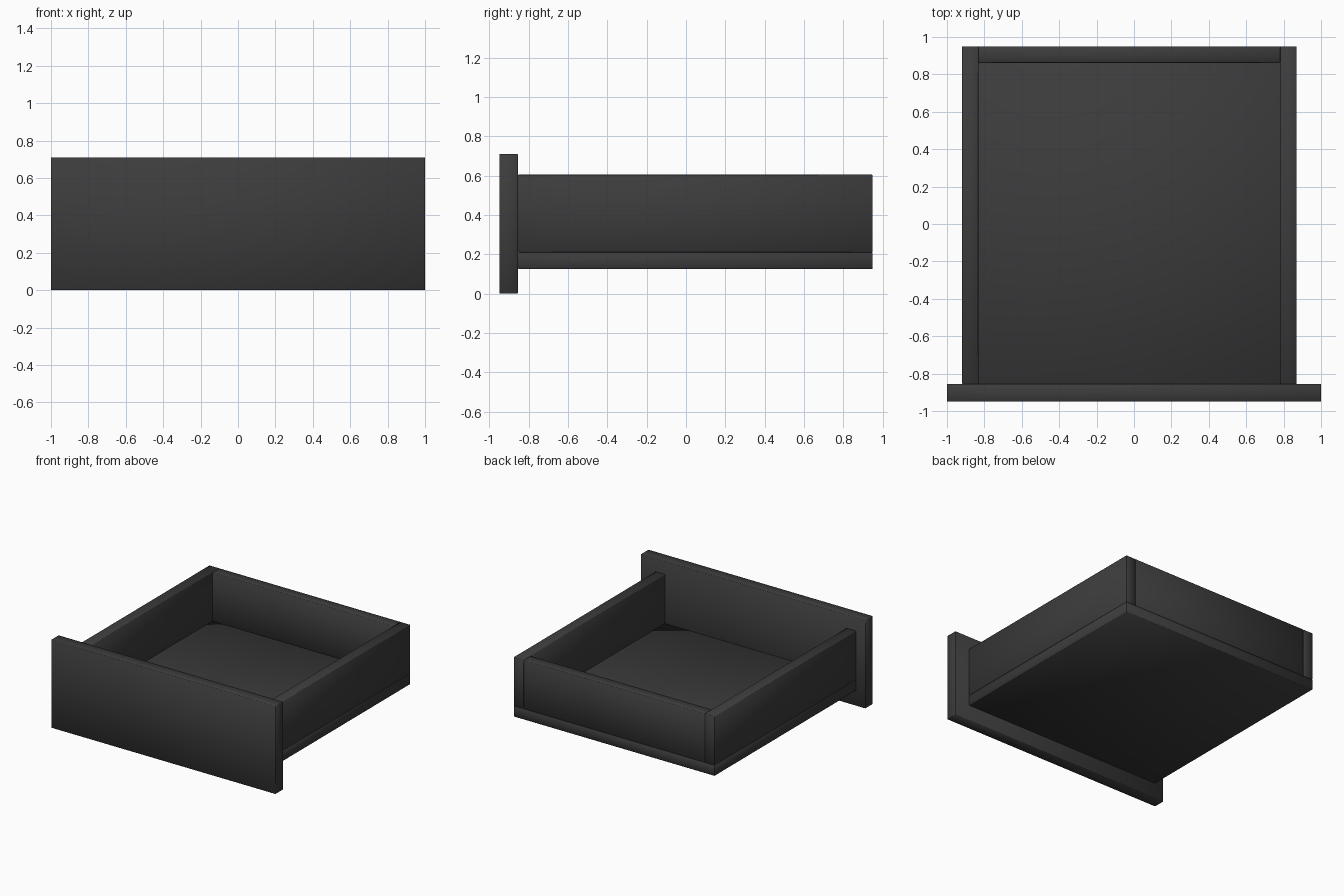
import bpy

if "Cube" in bpy.data.objects:
    bpy.data.objects.remove(bpy.data.objects["Cube"], do_unlink=True)

# Single dark finish
finish = bpy.data.materials.new("charcoal")
finish.use_nodes = True
colour = (0.045, 0.045, 0.045, 1)
finish.diffuse_color = colour
finish.node_tree.nodes["Principled BSDF"].inputs["Base Color"].default_value = colour


def board(name, x, y, z):
    """Softly edged board spanning the given (low, high) ranges."""
    spans = (x, y, z)
    bpy.ops.mesh.primitive_cube_add(size=1, location=[(a + b) / 2 for a, b in spans])
    obj = bpy.context.object
    obj.name = name
    obj.scale = [b - a for a, b in spans]
    bpy.ops.object.transform_apply(location=False, rotation=False, scale=True)
    bevel = obj.modifiers.new("soft_edges", "BEVEL")
    bevel.width = 0.003
    bevel.segments = 1
    obj.data.materials.append(finish)
    bpy.ops.object.shade_smooth()
    return obj


# Shared limits of the drawer box
left, right = -0.92, 0.87
front, back = -0.855, 0.95
base, floor, rim = 0.125, 0.21, 0.605
thick = 0.088

# Front panel
board("drawer_front", (-1, 1), (-back, front), (0, 0.71))

# Bottom board
board("drawer_bottom", (left, right), (front, back), (base, floor))

# Side walls standing on the bottom
for name, x in (("right_side", left), ("left_side", right - thick)):
    board(name, (x, x + thick), (front, back), (floor, rim))

# Back wall between the sides
board("drawer_back", (left + thick, right - thick), (back - thick, back), (floor, rim))
